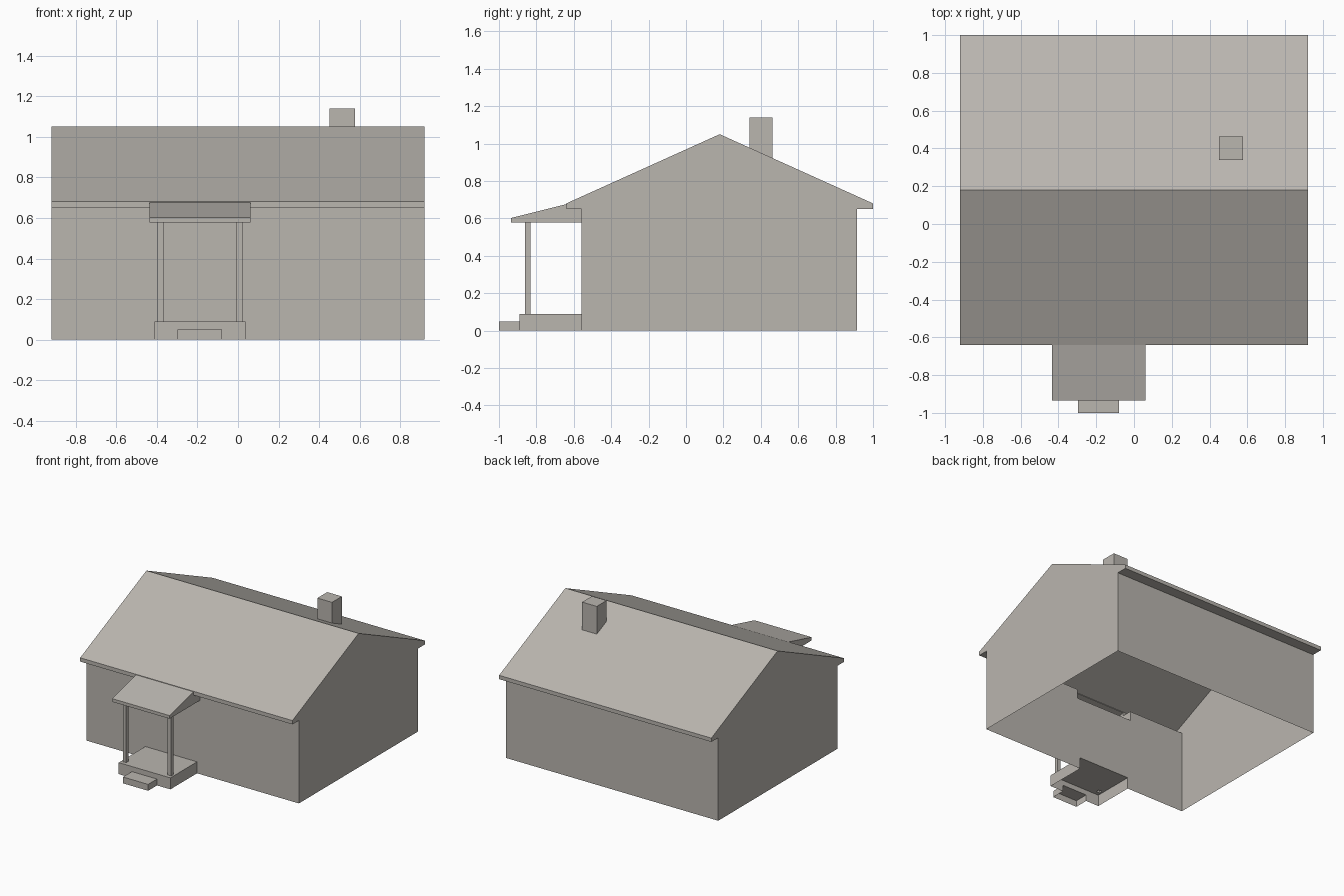
import bpy
import bmesh

default_cube = bpy.data.objects.get("Cube")
if default_cube:
    bpy.data.objects.remove(default_cube, do_unlink=True)

plaster = bpy.data.materials.new("warm_grey")
plaster.use_nodes = True
GREY = (0.49, 0.465, 0.43, 1.0)
plaster.diffuse_color = GREY
plaster.node_tree.nodes["Principled BSDF"].inputs["Base Color"].default_value = GREY


def shell(name, path, xs, holes=(), closing=()):
    """Sweep a (y, z) path along x with capped ends.
    Each hole is (first path segment, last path segment, x min, x max);
    closing points complete the end caps only."""
    bm = bmesh.new()
    cols = [[bm.verts.new((x, y, z)) for y, z in path] for x in xs]
    for i in range(len(xs) - 1):
        mid = (xs[i] + xs[i + 1]) / 2
        a, b = cols[i], cols[i + 1]
        for s in range(len(path) - 1):
            if any(f <= s <= l and lo < mid < hi for f, l, lo, hi in holes):
                continue
            bm.faces.new((a[s], b[s], b[s + 1], a[s + 1]))
    for col, x, flip in ((cols[0], xs[0], False), (cols[-1], xs[-1], True)):
        cap = col + [bm.verts.new((x, y, z)) for y, z in closing]
        bm.faces.new(cap[::-1] if flip else cap)
    bmesh.ops.delete(bm, geom=[v for v in bm.verts if not v.link_faces], context="VERTS")
    mesh = bpy.data.meshes.new(name)
    bm.to_mesh(mesh)
    bm.free()
    mesh.materials.append(plaster)
    obj = bpy.data.objects.new(name, mesh)
    bpy.context.collection.objects.link(obj)
    return obj


# Shared dimensions
HALF = 0.92                          # half the house width
FRONT, BACK = -0.56, 0.915           # house walls
EAVE_F, EAVE_B = -0.64, 1.0          # roof edges
SOFFIT, EAVE, RIDGE, RIDGE_Y = 0.65, 0.68, 1.05, 0.18
FLOOR, STEP_H = 0.09, 0.05           # porch platform and step
FLOOR_X, STEP_X = (-0.411, 0.037), (-0.297, -0.079)
FLOOR_Y = -0.89
PORCH_X, PORCH_Y = (-0.435, 0.061), -0.935
PORCH_LOW, PORCH_EDGE, PORCH_TOP = 0.577, 0.602, 0.676
POSTS = {"right": (-0.397, -0.367), "left": (-0.007, 0.023)}
POST_Y = (-0.86, -0.832)
CHIM_X, CHIM_Y, CHIM_TOP = (0.45, 0.577), (0.34, 0.462), 1.14
post_xs = [x for pair in POSTS.values() for x in pair]


def roof_z(y):
    """Height of the rear roof slope."""
    return RIDGE - (y - RIDGE_Y) * (RIDGE - EAVE) / (EAVE_B - RIDGE_Y)


# House body with gable roof, hollow and open below,
# joined through to the platform, porch roof and chimney
chim_foot = [(y, roof_z(y)) for y in CHIM_Y]
shell(
    "house_body",
    [(FRONT, 0), (FRONT, FLOOR), (FRONT, PORCH_LOW), (FRONT, SOFFIT),
     (EAVE_F, SOFFIT), (EAVE_F, PORCH_TOP), (EAVE_F, EAVE), (RIDGE_Y, RIDGE),
     *chim_foot, (EAVE_B, EAVE), (EAVE_B, SOFFIT), (BACK, SOFFIT), (BACK, 0)],
    sorted([-HALF, HALF, *FLOOR_X, *PORCH_X, *CHIM_X]),
    holes=[(0, 0, *FLOOR_X), (2, 4, *PORCH_X), (8, 8, *CHIM_X)],
)

# Chimney
shell(
    "chimney",
    [chim_foot[0], (CHIM_Y[0], CHIM_TOP), (CHIM_Y[1], CHIM_TOP), chim_foot[1]],
    CHIM_X,
)

# Porch platform
shell(
    "porch_platform",
    [(FLOOR_Y, 0), (FLOOR_Y, STEP_H), (FLOOR_Y, FLOOR),
     *[(y, FLOOR) for y in POST_Y], (FRONT, FLOOR)],
    sorted([*FLOOR_X, *STEP_X, *post_xs]),
    holes=[(0, 0, *STEP_X)] + [(3, 3, *p) for p in POSTS.values()],
    closing=[(FRONT, 0)],
)

# Entry step
shell(
    "entry_step",
    [(-1, 0), (-1, STEP_H), (FLOOR_Y, STEP_H)],
    STEP_X,
    closing=[(FLOOR_Y, 0)],
)

# Porch roof
shell(
    "porch_roof",
    [(FRONT, PORCH_LOW), *[(y, PORCH_LOW) for y in reversed(POST_Y)],
     (PORCH_Y, PORCH_LOW), (PORCH_Y, PORCH_EDGE), (EAVE_F, PORCH_TOP)],
    sorted([*PORCH_X, *post_xs]),
    holes=[(1, 1, *p) for p in POSTS.values()],
    closing=[(EAVE_F, SOFFIT), (FRONT, SOFFIT)],
)

# Porch posts, hollow between platform and porch roof
for side, xs in POSTS.items():
    shell(
        side + "_porch_post",
        [(POST_Y[0], FLOOR), (POST_Y[0], PORCH_LOW),
         (POST_Y[1], PORCH_LOW), (POST_Y[1], FLOOR)],
        xs,
        holes=[(1, 1, *xs)],
    )
